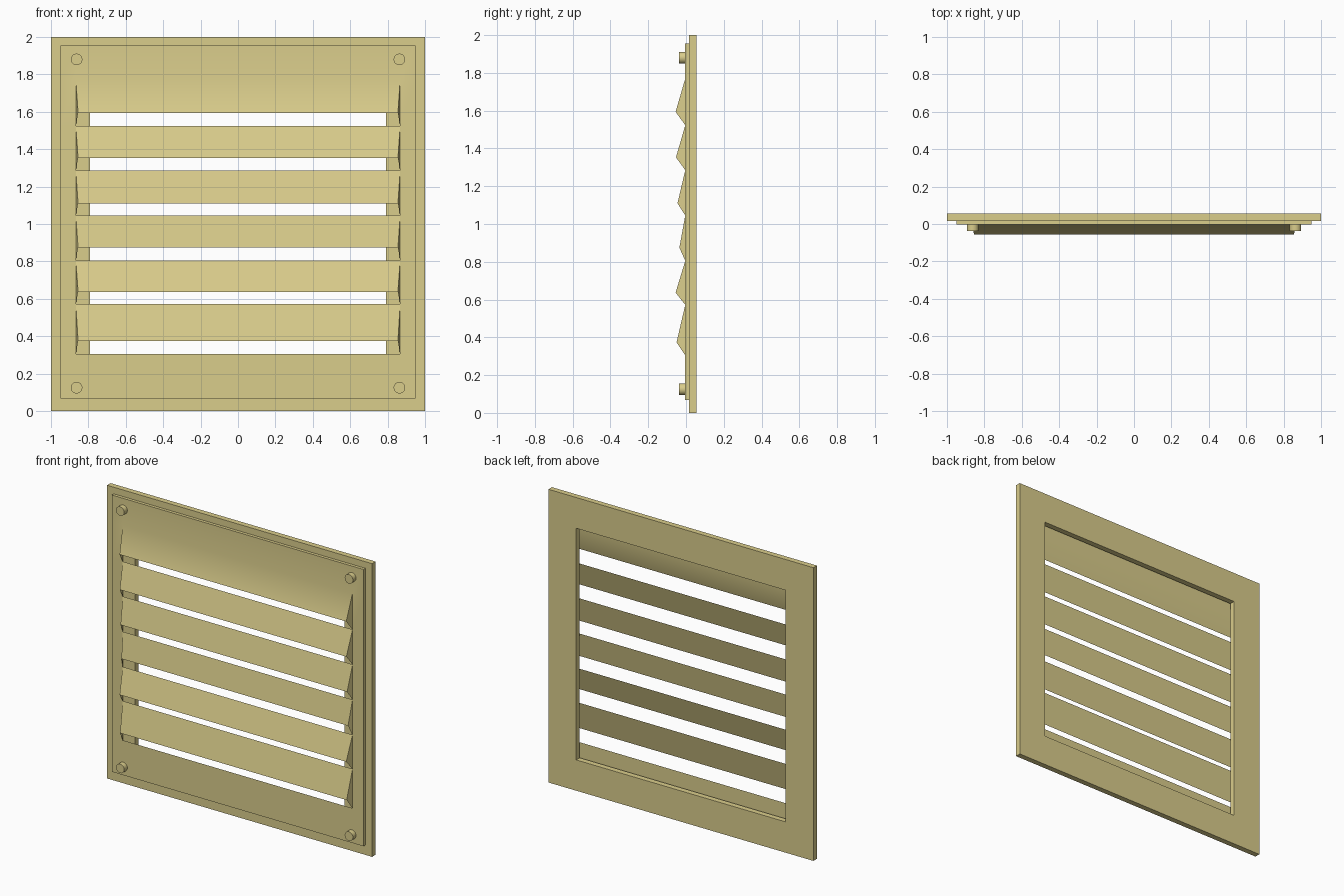
import bpy, bmesh, math

if "Cube" in bpy.data.objects:
    bpy.data.objects.remove(bpy.data.objects["Cube"])

mat = bpy.data.materials.new("brass")
mat.diffuse_color = (0.70, 0.61, 0.26, 1)
mat.use_nodes = True
mat.node_tree.nodes["Principled BSDF"].inputs["Base Color"].default_value = mat.diffuse_color


def finish(name, bm, smooth=True):
    bmesh.ops.remove_doubles(bm, verts=bm.verts, dist=1e-4)
    me = bpy.data.meshes.new(name)
    bm.to_mesh(me)
    bm.free()
    ob = bpy.data.objects.new(name, me)
    bpy.context.collection.objects.link(ob)
    me.materials.append(mat)
    if smooth:
        bpy.ops.object.select_all(action='DESELECT')
        ob.select_set(True)
        bpy.context.view_layer.objects.active = ob
        bpy.ops.object.shade_smooth_by_angle(angle=math.radians(30))
    return ob


def face(bm, *pts):
    return bm.faces.new([bm.verts.new(p) for p in pts])


def rect(w, z0, z1, y):
    return [(-w, y, z0), (w, y, z0), (w, y, z1), (-w, y, z1)]


# back frame: square ring with a rectangular opening
bm = bmesh.new()
F, B = 0.017, 0.055
rings = [rect(1, 0, 2, F), rect(1, 0, 2, B),
         rect(0.79, 0.21, 1.79, B), rect(0.79, 0.21, 1.79, F)]
for a in range(4):
    r, s = rings[a], rings[(a + 1) % 4]
    for i in range(4):
        j = (i + 1) % 4
        face(bm, r[j], r[i], s[i], s[j])
bmesh.ops.remove_doubles(bm, verts=bm.verts, dist=1e-4)
bmesh.ops.recalc_face_normals(bm, faces=bm.faces)
finish("back_frame", bm, smooth=False)

# pressed front plate: (slot top, slot bottom, louvre lip y) from top down
slots = [(1.594, 1.523, -0.055), (1.353, 1.285, -0.053), (1.11, 1.045, -0.045),
         (0.875, 0.805, -0.035), (0.637, 0.572, -0.055), (0.374, 0.304, -0.05)]
W, X, LIP = 0.95, 0.867, 0.855
TOP, START, BOT, Y = 1.955, 1.77, 0.067, -0.004
bm = bmesh.new()


def flat(x0, x1, za, zb):
    face(bm, (x0, Y, zb), (x1, Y, zb), (x1, Y, za), (x0, Y, za))


levels = [TOP, START] + [s[1] for s in slots] + [BOT]
for za, zb in zip(levels, levels[1:]):
    flat(-W, -X, za, zb)
    flat(X, W, za, zb)
flat(-X, X, TOP, START)
flat(-X, X, slots[-1][1], BOT)
za = START
for lip_z, zb, lip_y in slots:
    # sloping blade and its two closed ends
    face(bm, (-LIP, lip_y, lip_z), (LIP, lip_y, lip_z), (X, Y, za), (-X, Y, za))
    face(bm, (LIP, lip_y, lip_z), (X, Y, zb), (X, Y, za))
    face(bm, (-LIP, lip_y, lip_z), (-X, Y, za), (-X, Y, zb))
    za = zb
# plate rim
r, s = rect(W, BOT, TOP, Y), rect(W, BOT, TOP, F)
for i in range(4):
    j = (i + 1) % 4
    face(bm, r[j], r[i], s[i], s[j])
finish("louvre_plate", bm)

# corner screw heads
for sx in (-1, 1):
    for h, z in (("lower", 0.125), ("upper", 1.88)):
        bm = bmesh.new()
        bmesh.ops.create_cone(bm, cap_ends=True, segments=24,
                              radius1=0.031, radius2=0.031, depth=0.034)
        ob = finish(f"screw_{h}_{'left' if sx < 0 else 'right'}", bm)
        ob.rotation_euler.x = math.pi / 2
        ob.location = (sx * 0.863, -0.021, z)
